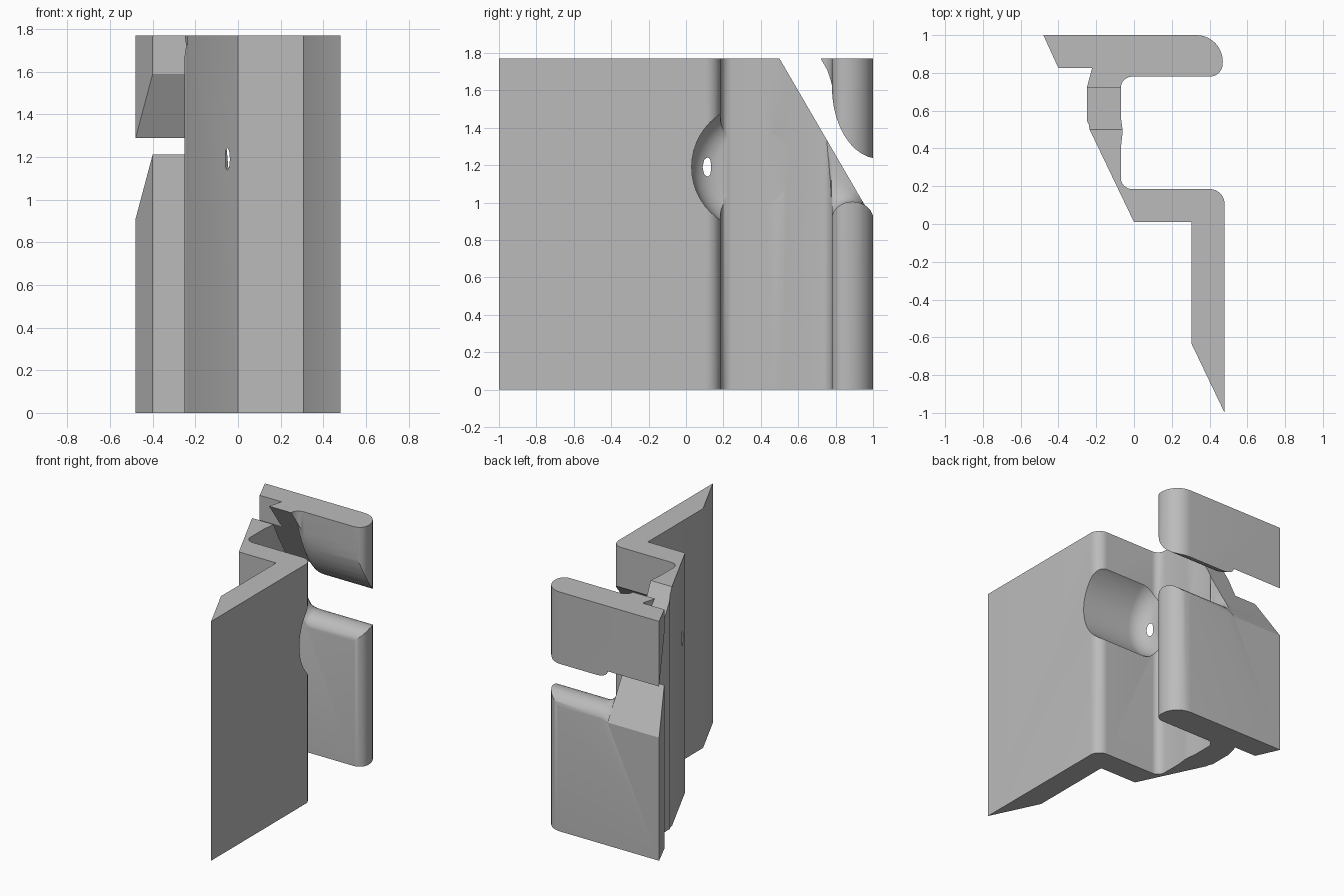
import bpy, bmesh, math

HEIGHT = 1.77
cube = bpy.data.objects.get("Cube")
if cube:
    bpy.data.objects.remove(cube, do_unlink=True)

grey = bpy.data.materials.new("plain grey")
grey.use_nodes = True
grey.diffuse_color = (0.5, 0.5, 0.5, 1)
grey.node_tree.nodes["Principled BSDF"].inputs["Base Color"].default_value = grey.diffuse_color


def arc(cx, cy, rx, ry, start, end, steps=10):
    """Points on an elliptical arc, angles in degrees."""
    angles = [math.radians(start + (end - start) * i / steps) for i in range(steps + 1)]
    return [(cx + rx * math.cos(a), cy + ry * math.sin(a)) for a in angles]


def loft(name, sections):
    """Skin closed rings of equal length and cap both ends."""
    bm = bmesh.new()
    rings = [[bm.verts.new(p) for p in ring] for ring in sections]
    for a, b in zip(rings, rings[1:]):
        for i in range(len(a)):
            j = (i + 1) % len(a)
            bm.faces.new((a[i], a[j], b[j], b[i]))
    bm.faces.new(rings[0])
    bm.faces.new(rings[-1])
    bmesh.ops.recalc_face_normals(bm, faces=bm.faces)
    mesh = bpy.data.meshes.new(name)
    bm.to_mesh(mesh)
    bm.free()
    obj = bpy.data.objects.new(name, mesh)
    bpy.context.collection.objects.link(obj)
    mesh.materials.append(grey)
    return obj


# Bent strip outline, extruded upwards
outline = [(-0.48, 1.0)]
outline += arc(0.33, 0.86, 0.14, 0.14, 90, 0)
outline += arc(0.40, 0.85, 0.07, 0.07, 0, -90)[1:]
outline += arc(-0.01, 0.72, 0.06, 0.06, 90, 180)
outline += [(-0.07, 0.57), (-0.062, 0.51), (-0.062, 0.47), (-0.07, 0.40)]
outline += arc(-0.01, 0.245, 0.06, 0.06, 180, 270)
outline += arc(0.40, 0.105, 0.08, 0.08, 90, 0)
outline += [(0.48, -1.0), (0.305, -0.635), (0.305, 0.01), (0, 0.01), (-0.235, 0.5)]
outline += arc(-0.19, 0.56, 0.06, 0.06, 215, 180, 4)
outline += [(-0.25, 0.72), (-0.222, 0.825), (-0.40, 0.825)]
bracket = loft("bracket", [[(x, y, z) for x, y in outline] for z in (0, HEIGHT)])


# Slanted slot, widening to a rounded cut across the free arm
def lower_line(y):
    return HEIGHT - 1.72 * (y - 0.5)


def upper_line(y):
    return HEIGHT - 1.72 * (y - 0.72)


def mix(a, b, t):
    return a + (b - a) * t


dome = arc(0.89, 0.91, 0.112, 0.095, 180, 0, 12)
hollow = arc(1.03, 1.62, 0.25, 0.385, 265, 180, 10)


def slot_section(x, t):
    low = [(y, mix(lower_line(y), z, t)) for y, z in dome]
    high = [(y, mix(upper_line(y), z, t)) for y, z in hollow]
    ring = [(0.3, lower_line(0.3)), (0.74, lower_line(0.74))] + low
    ring += [(1.1, mix(lower_line(1.1), 0.9, t)), (1.1, mix(upper_line(1.1), 1.22, t))]
    ring += high + [(0.74, upper_line(0.74)), (0.5, upper_line(0.5))]
    return [(x, y, z) for y, z in ring]


slot_sections = [slot_section(-0.7, 0)]
for i in range(9):
    a = math.radians(90 * i / 8)
    slot_sections.append(slot_section(mix(-0.06, 0.04, 1 - math.cos(a)), math.sin(a)))
slot_sections.append(slot_section(0.7, 1))
slot = loft("slot_cutter", slot_sections)

# Round groove with a filleted floor, cut into the shoulder
FLOOR, FILLET, RADIUS = -0.065, 0.142, 0.339
fillet = arc(FLOOR + FILLET, RADIUS - FILLET, FILLET, FILLET, 180, 90, 14)
groove_sections = []
for x, r in fillet + [(0.7, RADIUS)]:
    groove_sections.append([(x, y, z) for y, z in arc(0.369, 1.19, r, r, 0, 352.5, 47)])
groove = loft("groove_cutter", groove_sections)

for cutter in (groove, slot):
    cut = bracket.modifiers.new(cutter.name, 'BOOLEAN')
    cut.operation = 'DIFFERENCE'
    cut.solver = 'EXACT'
    cut.object = cutter

# Apply the cuts, then shade smooth with sharp edges
bpy.ops.object.select_all(action='DESELECT')
bpy.context.view_layer.objects.active = bracket
bracket.select_set(True)
for name in [m.name for m in bracket.modifiers]:
    bpy.ops.object.modifier_apply(modifier=name)
for cutter in (groove, slot):
    bpy.data.objects.remove(cutter, do_unlink=True)
bpy.ops.object.shade_smooth_by_angle(angle=math.radians(30))
